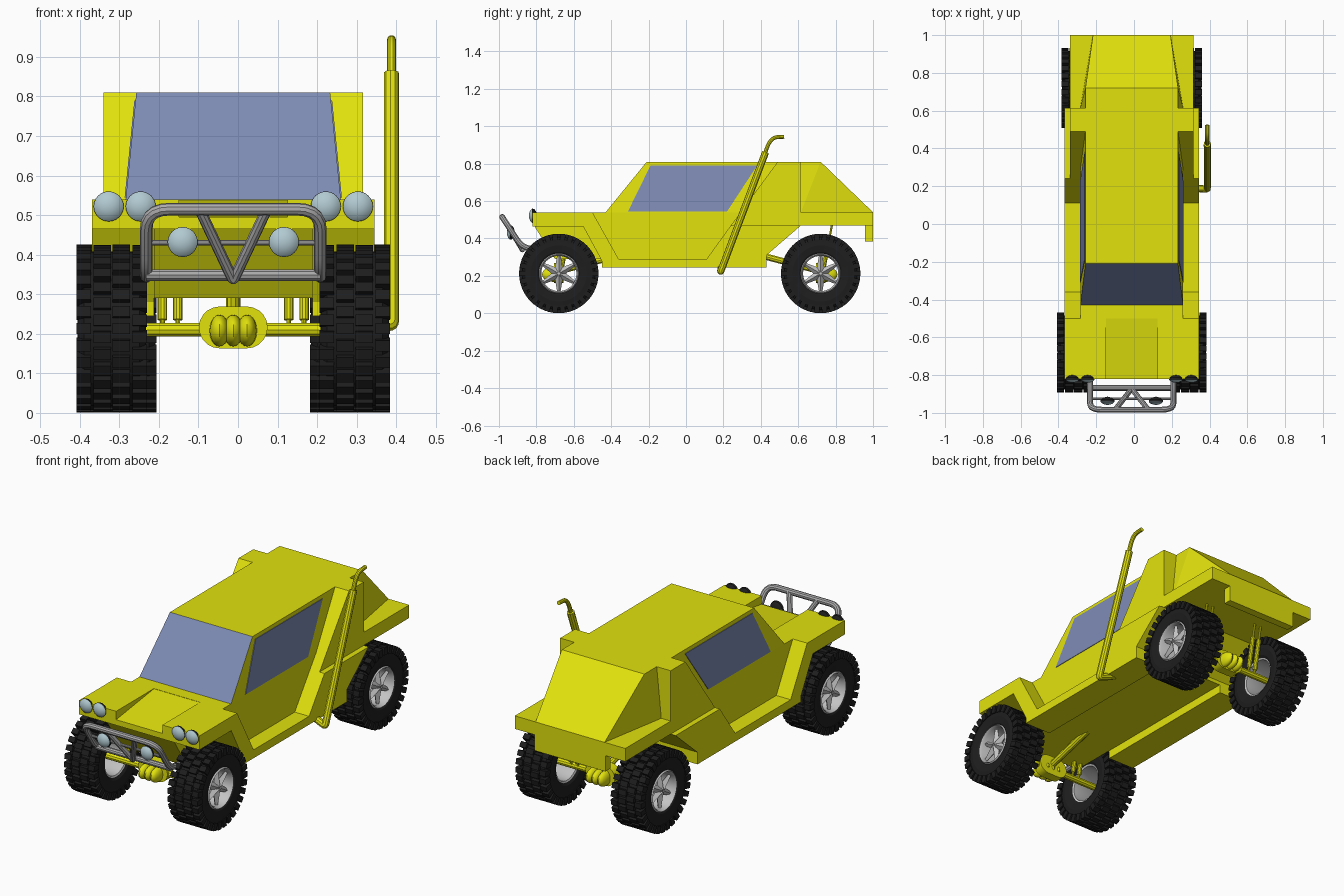
import bpy, bmesh, math
from mathutils import Matrix, Vector

if "Cube" in bpy.data.objects:
    bpy.data.objects.remove(bpy.data.objects["Cube"])

CX = -0.012  # vehicle centre line (snorkel offsets it)


def mat(name, r, g, b):
    m = bpy.data.materials.new(name)
    m.diffuse_color = (r, g, b, 1)
    m.use_nodes = True
    m.node_tree.nodes["Principled BSDF"].inputs["Base Color"].default_value = m.diffuse_color
    return m


YELLOW = mat("yellow paint", .76, .76, .004)
GLASS = mat("blue glass", .21, .26, .46)
BLACK = mat("black rubber", .013, .013, .013)
STEEL = mat("grey steel", .42, .41, .42)
RIM = mat("silver rim", .55, .55, .55)
LENS = mat("pale lens", .44, .59, .64)


def finish(name, bm, *mats, smooth=False):
    bmesh.ops.recalc_face_normals(bm, faces=bm.faces)
    me = bpy.data.meshes.new(name)
    bm.to_mesh(me)
    bm.free()
    return place(name, me, mats, smooth)


def place(name, me, mats, smooth=False):
    if not me.materials:
        for m in mats:
            me.materials.append(m)
    if smooth:
        for p in me.polygons:
            p.use_smooth = True
        me.set_sharp_from_angle(angle=math.radians(35))
    ob = bpy.data.objects.new(name, me)
    ob.location.x = CX
    bpy.context.collection.objects.link(ob)
    return ob


def prism(bm, pts, x0, x1):
    """Side profile (y, z) extruded from x0 to x1."""
    a = [bm.verts.new((x0, y, z)) for y, z in pts]
    b = [bm.verts.new((x1, y, z)) for y, z in pts]
    bm.faces.new(a)
    bm.faces.new(b[::-1])
    for i in range(len(pts)):
        j = (i + 1) % len(pts)
        bm.faces.new((a[i], b[i], b[j], a[j]))


def panel(name, pts, x0, x1):
    """Prism, mirrored to the other side when it does not start at the centre."""
    bm = bmesh.new()
    if x0 == 0:
        prism(bm, pts, -x1, x1)
    else:
        prism(bm, pts, x0, x1)
        prism(bm, pts, -x1, -x0)
    return finish(name, bm, YELLOW)


def hull(bm, pts):
    vs = [bm.verts.new(p) for p in pts]
    bmesh.ops.convex_hull(bm, input=vs)
    bmesh.ops.dissolve_limit(bm, angle_limit=.02, verts=bm.verts, edges=bm.edges)


def lathe(bm, prof, M=Matrix(), n=32, closed=False):
    """Profile (x, r) turned around the x axis, then moved by M."""
    rings = []
    for k in range(n):
        a = 2 * math.pi * k / n
        rings.append([bm.verts.new(M @ Vector((x, r * math.cos(a), r * math.sin(a)))) for x, r in prof])
    for k in range(n):
        p, q = rings[k], rings[(k + 1) % n]
        for i in range(len(prof) if closed else len(prof) - 1):
            j = (i + 1) % len(prof)
            bm.faces.new((p[i], p[j], q[j], q[i]))
    bmesh.ops.remove_doubles(bm, verts=bm.verts, dist=1e-5)


def tube(name, pts, r, m, fillet=.04):
    """Round pipe through points with softened corners."""
    pts = [Vector(p) for p in pts]
    path = [pts[0]]
    for a, b, c in zip(pts, pts[1:], pts[2:]):
        p = b + (a - b).normalized() * min(fillet, (a - b).length * .48)
        q = b + (c - b).normalized() * min(fillet, (c - b).length * .48)
        path += [p * (1 - t) ** 2 + b * 2 * t * (1 - t) + q * t * t for t in (0, .2, .4, .6, .8, 1)]
    path.append(pts[-1])
    cu = bpy.data.curves.new(name, 'CURVE')
    cu.dimensions = '3D'
    cu.bevel_depth, cu.bevel_resolution, cu.use_fill_caps = r, 3, True
    sp = cu.splines.new('POLY')
    sp.points.add(len(path) - 1)
    for s, p in zip(sp.points, path):
        s.co = (*p, 1)
    tmp = bpy.data.objects.new(name + " path", cu)
    bpy.context.collection.objects.link(tmp)
    me = bpy.data.meshes.new_from_object(tmp.evaluated_get(bpy.context.evaluated_depsgraph_get()))
    bpy.data.objects.remove(tmp)
    me.materials.clear()
    return place(name, me, [m], True)


# Lower body: fenders with sills, tub, door body, hood, rear deck
panel("fenders_and_sills", [(-.82, .54), (-.50, .54), (-.36, .29), (.11, .29), (.24, .47), (.615, .47),
      (.43, .31), (.43, .245), (-.45, .245), (-.45, .28), (-.55, .465), (-.82, .465)], .2, .357)
panel("tub", [(-.81, .465), (-.70, .29), (.43, .29), (.43, .31), (.615, .47)], 0, .2)
panel("door_body", [(-.5, .54), (.615, .54), (.615, .47), (.43, .31), (.43, .29), (-.45, .29), (-.5, .4)], 0, .272)
panel("hood_sides", [(-.82, .54), (-.45, .54), (-.45, .465), (-.82, .465)], .137, .2)
panel("hood_ramp", [(-.82, .495), (-.49, .54), (-.45, .54), (-.45, .465), (-.82, .465)], 0, .137)
panel("rear_pillars", [(.24, .47), (.49, .81), (.615, .81), (.615, .47)], .235, .328)
panel("rear_deck", [(.615, .47), (.615, .54), (1, .54), (1, .47)], 0, .328)
panel("tail_plate", [(.957, .385), (.957, .47), (1, .47), (1, .385)], 0, .21)

# Cabin with glass windscreen
bm = bmesh.new()
hull(bm, [(s * x, y, z) for s in (1, -1) for x, y, z in
          [(.272, -.43, .54), (.272, .615, .54), (.205, 1, .54), (.245, -.21, .81), (.245, .72, .81)]])
bm.normal_update()
for f in bm.faces:
    f.material_index = int(f.normal.y < -.5)
finish("cabin", bm, YELLOW, GLASS)

# Side windows: thin plates on the sloped cabin sides
for s, side in ((1, "right"), (-1, "left")):
    bm = bmesh.new()
    hull(bm, [(s * (.272 - (z - .54) * .1 + d), y, z) for d in (-.003, .003)
              for y, z in [(-.19, .79), (.38, .79), (.22, .545), (-.31, .545)]])
    finish(side + "_window", bm, GLASS)

# Wheels: tyre with staggered lugs, rim with six tapered spokes
bm = bmesh.new()
half = [(.072, .1), (.082, .115), (.087, .15), (.083, .18), (.07, .195)]
lathe(bm, half + [(-x, r) for x, r in half[::-1]], n=48, closed=True)
for row, (x, w, r0) in enumerate([(-.071, .037, .172), (-.024, .044, .185), (.024, .044, .185), (.071, .037, .172)]):
    for k in range(30):
        M = Matrix.Rotation(2 * math.pi * (k + .5 * (row % 2)) / 30, 4, 'X')
        M = M @ Matrix.Translation((x, 0, (r0 + .212) / 2)) @ Matrix.Diagonal((w, .028, .212 - r0, 1))
        bmesh.ops.create_cube(bm, size=1, matrix=M)
tyre = finish("tyre", bm, BLACK)
bm = bmesh.new()
lathe(bm, [(.076, .108), (.084, .102), (.07, .094), (-.07, .094), (-.076, .108)], n=40, closed=True)
lathe(bm, [(.07, 0), (.068, .018), (.055, .026), (.03, .026), (.03, 0)], n=24)
for k in range(6):
    M = Matrix.Rotation(math.pi * k / 3, 4, 'X') @ Matrix.Translation((.052, 0, .053))
    bmesh.ops.create_cone(bm, cap_ends=True, segments=4, radius1=.024, radius2=.009, depth=.09, matrix=M)
rim = finish("rim", bm, RIM, smooth=True)
for end, y, x in (("front", -.68, .307), ("rear", .72, .283)):
    for s, side in ((1, "right"), (-1, "left")):
        for src in (tyre, rim):
            ob = bpy.data.objects.new(f"{end}_{side}_{src.name}", src.data)
            ob.location = (CX + s * x, y, .213)
            ob.rotation_euler.z = 0 if s > 0 else math.pi
            bpy.context.collection.objects.link(ob)
for src in (tyre, rim):
    bpy.data.objects.remove(src)

# Axles, differentials, drive shafts and shock absorbers
for end, y, d in (("front", -.68, -1), ("rear", .72, 1)):
    tube(end + "_axle", [(-.32, y, .21), (.32, y, .21)], .018, YELLOW)
    bm = bmesh.new()
    hull(bm, [(s * .034 + .053 * math.cos(a), y + t, .216 + .053 * math.sin(a)) for s in (-1, 1)
              for t in (-.025, .025) for a in [math.pi * k / 10 for k in range(20)]])
    for x in (-.035, 0, .035):
        M = Matrix.Translation((x, y + d * .03, .208)) @ Matrix.Diagonal((.025, .06, .04, 1))
        bmesh.ops.create_uvsphere(bm, u_segments=16, v_segments=10, radius=1, matrix=M)
    finish(end + "_differential", bm, YELLOW, smooth=True)
    tube(end + "_drive_shaft", [(0, y, .225), (0, y - d * .32, .31)], .018, YELLOW)
    for x in (-.179, -.14, .14, .179):
        top = Vector((x, y + .06, .47))
        low = Vector((x, y + .01, .215))
        tube(end + "_shock_rod", [low, top], .006, YELLOW)
        tube(end + "_shock_body", [low.lerp(top, .08), low.lerp(top, .72)], .012, YELLOW)

# Snorkel: fat riser, thin bent outlet and elbow into the sill
tube("snorkel_riser", [(.3, .19, .262), (.4, .185, .222), (.4, .425, .86)], .019, YELLOW, .012)
tube("snorkel_outlet", [(.4, .41, .82), (.4, .452, .94), (.4, .525, .944)], .011, YELLOW, .06)

# Bull bar: hoop, lower bar, V brace and thin lamp bar
tube("bull_bar_hoop", [(-.22, -.76, .345), (-.22, -.872, .345), (-.22, -.983, .515), (.22, -.983, .515),
                       (.22, -.872, .345), (.22, -.76, .345)], .016, STEEL, .06)
tube("bull_bar_lower", [(-.22, -.868, .348), (.22, -.868, .348)], .015, STEEL)
tube("bull_bar_brace", [(-.085, -.98, .515), (0, -.872, .335), (.085, -.98, .515)], .014, STEEL, .01)
tube("lamp_bar", [(-.22, -.925, .43), (.22, -.925, .43)], .007, STEEL)

# Round lamps: domed lens and black shell
lamps = [("headlight", x, -.822, .522) for x in (-.315, -.234, .234, .315)]
lamps += [("spotlight", x, -.94, .432) for x in (-.128, .128)]
for name, x, y, z in lamps:
    M = Matrix.Translation((x, y, z)) @ Matrix.Rotation(-math.pi / 2, 4, 'Z')
    bm = bmesh.new()
    lathe(bm, [(.018, 0), (.016, .015), (.01, .029), (.002, .037), (0, .037)], M, 24)
    finish(name + "_lens", bm, LENS, smooth=True)
    bm = bmesh.new()
    lathe(bm, [(.002, .036), (0, .038), (-.01, .036), (-.02, .024), (-.026, 0)], M, 24)
    finish(name + "_shell", bm, BLACK, smooth=True)
